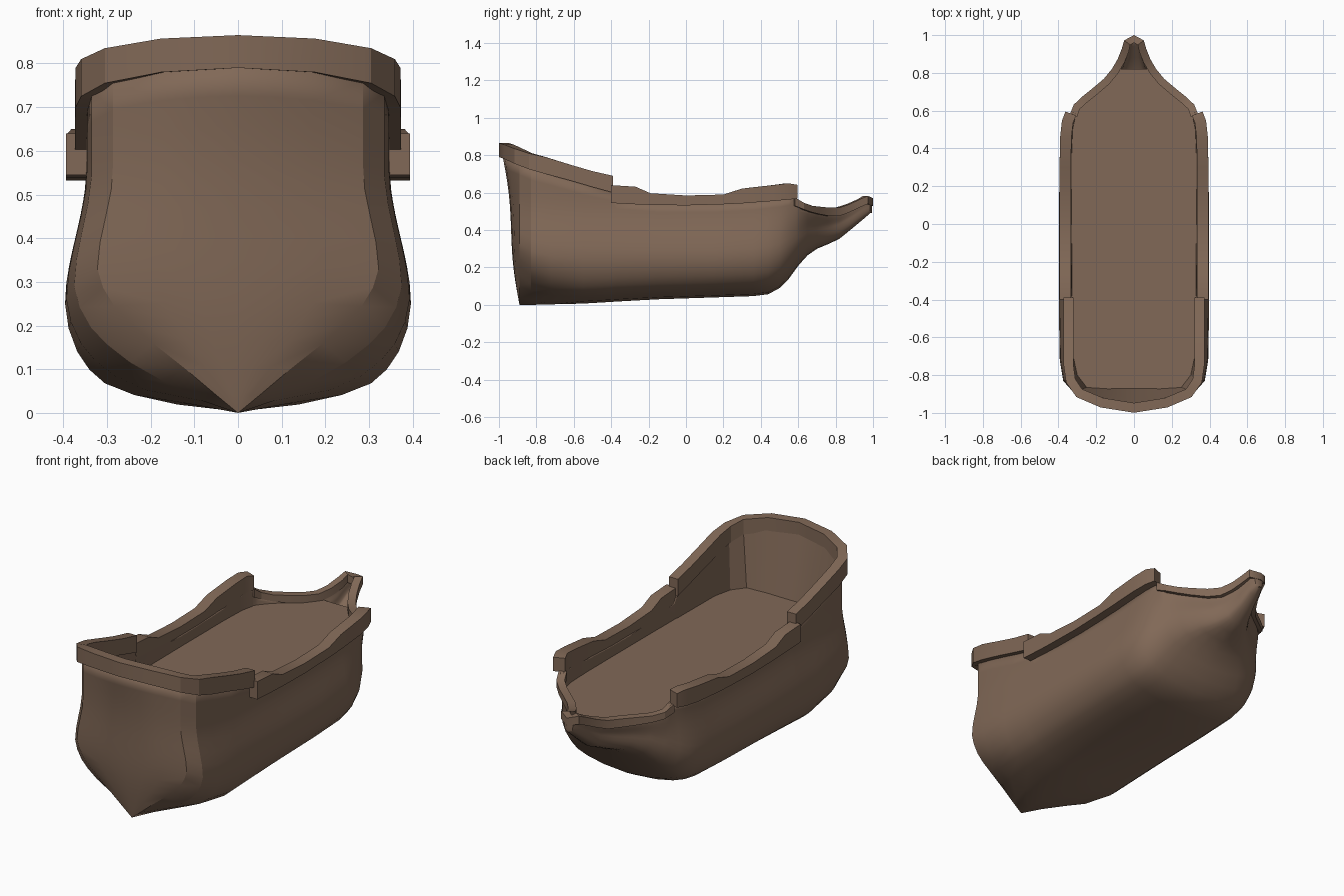
import bpy, bmesh, math
from mathutils import Vector

if "Cube" in bpy.data.objects:
    bpy.data.objects.remove(bpy.data.objects["Cube"])

wood = bpy.data.materials.new("brown_wood")
wood.diffuse_color = (0.22, 0.14, 0.095, 1)
wood.use_nodes = True
wood.node_tree.nodes["Principled BSDF"].inputs["Base Color"].default_value = wood.diffuse_color


def make(name, verts, faces, mirror=True, thickness=0.0, angle=25, closed=False):
    """Mesh object with optional mirroring across x = 0 and inward thickness."""
    me = bpy.data.meshes.new(name)
    bm = bmesh.new()
    vs = [bm.verts.new(v) for v in verts]
    for f in faces:
        bm.faces.new([vs[i] for i in f])
    bmesh.ops.remove_doubles(bm, verts=bm.verts, dist=0.0005)
    if closed:
        bmesh.ops.recalc_face_normals(bm, faces=bm.faces)
    bm.to_mesh(me)
    bm.free()
    ob = bpy.data.objects.new(name, me)
    bpy.context.collection.objects.link(ob)
    me.materials.append(wood)
    if mirror:
        ob.modifiers.new("mirror", 'MIRROR').merge_threshold = 0.001
    if thickness:
        s = ob.modifiers.new("planking", 'SOLIDIFY')
        s.thickness = thickness
        s.offset = -1
    bpy.context.view_layer.objects.active = ob
    ob.select_set(True)
    bpy.ops.object.shade_smooth_by_angle(angle=math.radians(angle))
    ob.select_set(False)


def grid(rows):
    """Vertices and quads of a lofted set of equally long rows."""
    n = len(rows[0])
    faces = [[r * n + k, (r + 1) * n + k, (r + 1) * n + k + 1, r * n + k + 1]
             for r in range(len(rows) - 1) for k in range(n - 1)]
    return [v for row in rows for v in row], faces


# hull stations: y, keel z, belly z, top z, belly half width, top half width, bottom fullness
stations = [
    (-.89, .00, .33, .76, .322, .286, 0), (-.83, .00, .29, .735, .375, .335, .35),
    (-.72, .003, .26, .705, .393, .345, .7), (-.55, .007, .25, .65, .396, .346, 1),
    (-.40, .016, .25, .61, .396, .347, 1), (-.37, .018, .25, .56, .396, .347, 1),
    (-.15, .03, .25, .54, .396, .347, 1),
    (.15, .04, .25, .54, .396, .347, 1), (.36, .047, .26, .55, .393, .347, 1),
    (.44, .057, .275, .56, .386, .346, 1), (.50, .09, .29, .565, .37, .343, 1),
    (.55, .14, .32, .57, .345, .335, 1), (.59, .195, .35, .573, .312, .322, 1),
    (.605, .215, .36, .525, .30, .315, 1),
    (.65, .265, .39, .505, .245, .272, 1), (.70, .30, .40, .495, .18, .215, 1),
    (.76, .325, .41, .485, .115, .142, 1), (.82, .353, .43, .485, .075, .09, 1),
    (.89, .41, .47, .51, .05, .055, 1), (.95, .46, .51, .545, .04, .042, 1),
    (.985, .49, .525, .56, .025, .027, 1)]
full = [(0, 0), (.35, .05), (.6, .14), (.77, .25), (.86, .38), (.93, .55), (.98, .77), (1, 1)]
vee = [(0, 0), (.15, .12), (.38, .31), (.6, .48), (.77, .63), (.88, .74), (.96, .87), (1, 1)]


def section(y, zk, zb, zt, b, w, f):
    pts = []
    for (fx, fz), (vx, vz) in zip(full, vee):
        pts.append(Vector((b * (fx * f + vx * (1 - f)), y,
                           zk + (zb - zk) * (fz * f + vz * (1 - f)))))
    for t in (.14, .28, .42, .56, .7, .85, 1):
        z = zb + (zt - zb) * t
        s = min(1, (z - zb) / (min(.56, zt) - zb))
        s = s * s * (3 - 2 * s)
        pts.append(Vector((b + (w - b) * s, y, z)))
    return pts


def transom_row(fx, fy, rise):
    """Copy of the aftmost section pulled in towards x = 0 and bulged aft."""
    row = []
    for p in section(*stations[0]):
        h = p.z / .76
        bulge = .09 * h + .01 * math.sin(h * 2 * math.pi)
        row.append(Vector((p.x * fx, p.y - fy * bulge, p.z + rise * h)))
    return row


# rounded transom, hull sides and closed stem
rows = [transom_row(0, 1, .033), transom_row(.3, .9, .03), transom_row(.6, .64, .022)]
rows += [section(*s) for s in stations]
rows.append([Vector((0, .995, p.z)) for p in rows[-1]])
make("hull", *grid(rows), thickness=.014)

# deck, running forward into the beak
edge = [(0, -.93), (.19, -.91), (.29, -.87), (.335, -.8), (.345, -.6), (.345, .36),
        (.345, .48), (.32, .57), (.25, .65), (.19, .70), (.12, .76), (.07, .82)]
outline = edge + [(-x, y) for x, y in edge[:0:-1]]
make("deck", [(x, y, .482) for x, y in outline], [list(range(len(outline)))], mirror=False)

# inner bulwark: x, y at the deck, x, y, z under the rail
wall = [(0, -.87, 0, -.947, .80), (.14, -.872, .16, -.922, .79), (.25, -.865, .275, -.875, .765),
        (.30, -.80, .318, -.815, .745), (.322, -.7, .325, -.7, .70), (.325, -.4, .325, -.4, .62),
        (.328, -.38, .332, -.38, .56), (.33, 0, .334, 0, .54), (.33, .36, .334, .36, .55),
        (.325, .5, .33, .5, .565), (.31, .57, .315, .57, .57)]
make("inner_bulwark", *grid([[(x, y, .48), (x2, y2, z)] for x, y, x2, y2, z in wall][::-1]))


def rail(name, path, width):
    """Box-section rail along (x, y, bottom, top) points, mirrored to the other side."""
    verts, fs = [], []
    for i, (x, y, lo, hi) in enumerate(path):
        a, c = path[max(i - 1, 0)], path[min(i + 1, len(path) - 1)]
        d = Vector((c[0] - a[0], c[1] - a[1])).normalized()
        side = 1 if path[-1][1] > path[0][1] else -1
        nx, ny = side * d.y * width / 2, -side * d.x * width / 2
        if x == 0:
            nx, ny = 0, math.copysign(width / 2, y)
        verts += [(x + nx, y + ny, lo), (x + nx, y + ny, hi),
                  (x - nx, y - ny, hi), (x - nx, y - ny, lo)]
    for i in range(len(path) - 1):
        o = 4 * i
        fs += [[o + j, o + (j + 1) % 4, o + 4 + (j + 1) % 4, o + 4 + j] for j in range(4)]
    fs += [[3, 2, 1, 0], [len(verts) - 4 + j for j in range(4)]]
    if path[-1][0] == 0:
        fs.pop()
    make(name, verts, fs, closed=True)


# high rail around the stern
rail("stern_rail", [(.347, -.39, .60, .69), (.347, -.5, .63, .715), (.347, -.62, .665, .75),
                    (.346, -.75, .70, .79), (.335, -.83, .725, .81), (.29, -.895, .755, .835),
                    (.17, -.946, .78, .857), (0, -.973, .79, .865)], .052)
# lower rail along the waist
rail("waist_rail", [(.364, -.4, .545, .64), (.364, -.27, .538, .632), (.364, -.19, .535, .597),
                    (.364, 0, .532, .585), (.364, .2, .538, .59), (.364, .3, .543, .622),
                    (.361, .46, .555, .64), (.352, .54, .563, .65), (.335, .585, .568, .642)], .06)
# thin rail sweeping into the beak
rail("bow_rail", [(.32, .575, .53, .575), (.303, .62, .51, .545), (.26, .66, .495, .53),
                  (.21, .70, .485, .525), (.145, .755, .475, .52), (.1, .81, .475, .52),
                  (.068, .865, .495, .538), (.046, .92, .52, .563), (.036, .96, .54, .583),
                  (0, .98, .53, .57)], .04)
